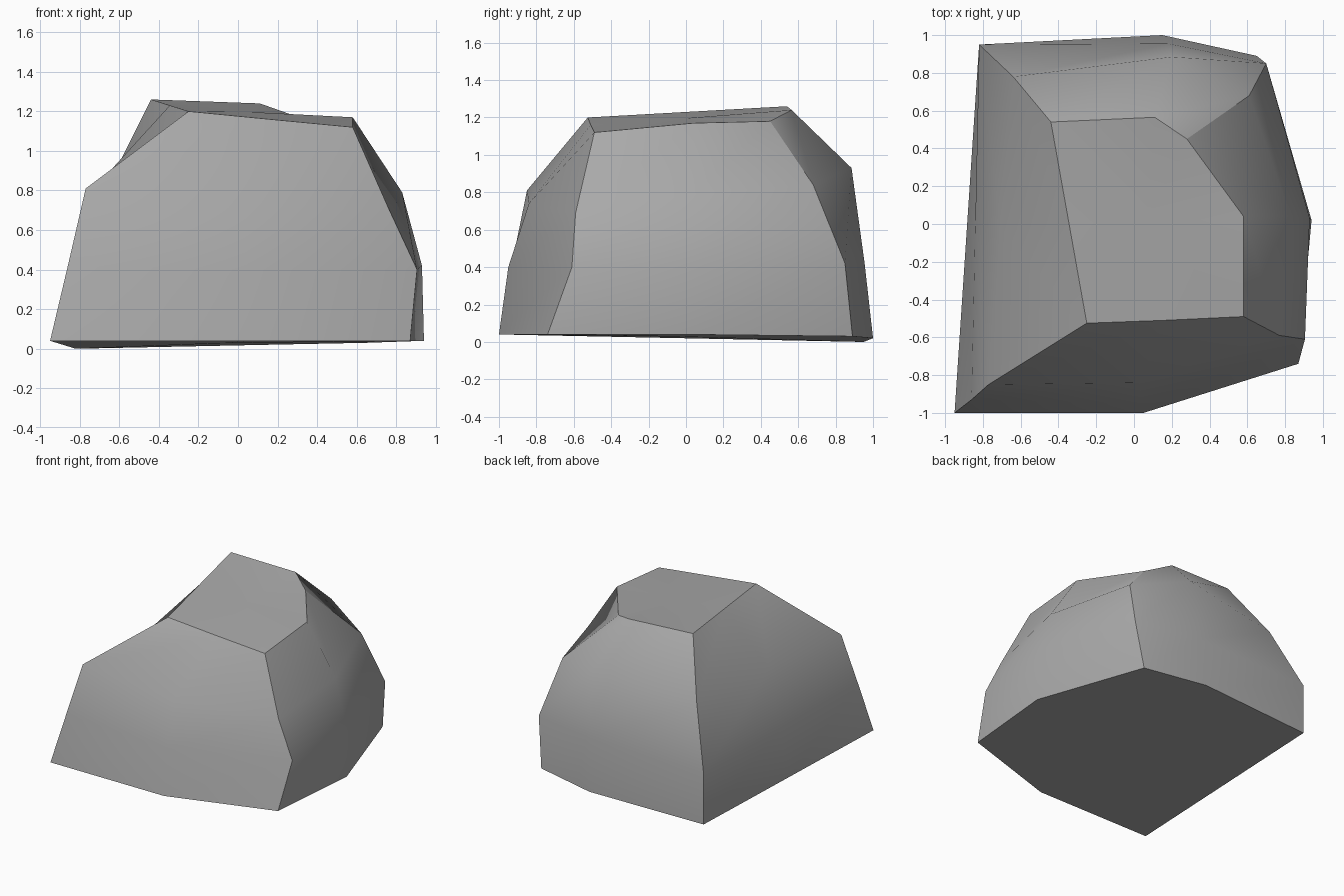
import bpy
import bmesh
from mathutils import Vector

# Remove the default cube only
default = bpy.data.objects.get("Cube")
if default:
    bpy.data.objects.remove(default, do_unlink=True)


def make_material(name, colour):
    """Plain flat material shown the same in viewport and render."""
    material = bpy.data.materials.new(name)
    material.use_nodes = True
    material.diffuse_color = colour
    material.node_tree.nodes["Principled BSDF"].inputs["Base Color"].default_value = colour
    return material


# Upright profiles of the boulder, each running from the ground to the crown
front_right = [(-.95, -1, .04), (-.86, -.93, .42), (-.77, -.85, .81), (-.25, -.525, 1.2)]
front_middle = [(.05, -1, .04), (.04, -.95, .4), (.03, -.84, .74), (.16, -.51, 1.16)]
front_left = [(.87, -.74, .04), (.905, -.61, .4), (.77, -.59, .69), (.58, -.49, 1.12)]
left_middle = [(.94, .02, .04), (.93, .03, .42), (.83, .04, .79), (.58, .04, 1.17)]
back_left = [(.65, .89, .03), (.7, .85, .42), (.61, .68, .84), (.28, .45, 1.18)]
back_middle = [(.15, 1, .02), (.18, .955, .42), (.2, .885, .93), (.11, .565, 1.24)]
back_right = [(-.82, .95, 0), (-.82, .95, .4), (-.64, .78, .86), (-.44, .54, 1.26)]

# The remaining side is straight, so its middle lies halfway between the corners
right_middle = [(Vector(a) + Vector(b)) / 2 for a, b in zip(front_right, back_right)]

profiles = [front_right, front_middle, front_left, left_middle,
            back_left, back_middle, back_right, right_middle]
corners = profiles[::2]


def build_boulder(name, material):
    """Skin neighbouring profiles, cap both ends and crease the ridges."""
    bm = bmesh.new()
    columns = [[bm.verts.new(point) for point in profile] for profile in profiles]

    # Side walls
    for index, column in enumerate(columns):
        neighbour = columns[(index + 1) % len(columns)]
        for row in range(len(column) - 1):
            bm.faces.new((column[row], neighbour[row],
                          neighbour[row + 1], column[row + 1]))

    # Crown and underside
    crown = bm.faces.new([column[-1] for column in columns])
    underside = bm.faces.new([column[0] for column in reversed(columns)])

    # Smooth walls with sharp corner ridges and sharp rims
    for face in bm.faces:
        face.smooth = True
    for edge in list(crown.edges) + list(underside.edges):
        edge.smooth = False
    for column, profile in zip(columns, profiles):
        if profile in corners:
            for lower, upper in zip(column, column[1:]):
                bm.edges.get((lower, upper)).smooth = False

    bmesh.ops.poke(bm, faces=[crown, underside])
    bmesh.ops.recalc_face_normals(bm, faces=bm.faces[:])

    mesh = bpy.data.meshes.new(name)
    bm.to_mesh(mesh)
    bm.free()
    mesh.materials.append(material)
    boulder = bpy.data.objects.new(name, mesh)
    bpy.context.collection.objects.link(boulder)
    return boulder


stone_grey = make_material("stone_grey", (.4, .4, .4, 1))
build_boulder("boulder", stone_grey)
